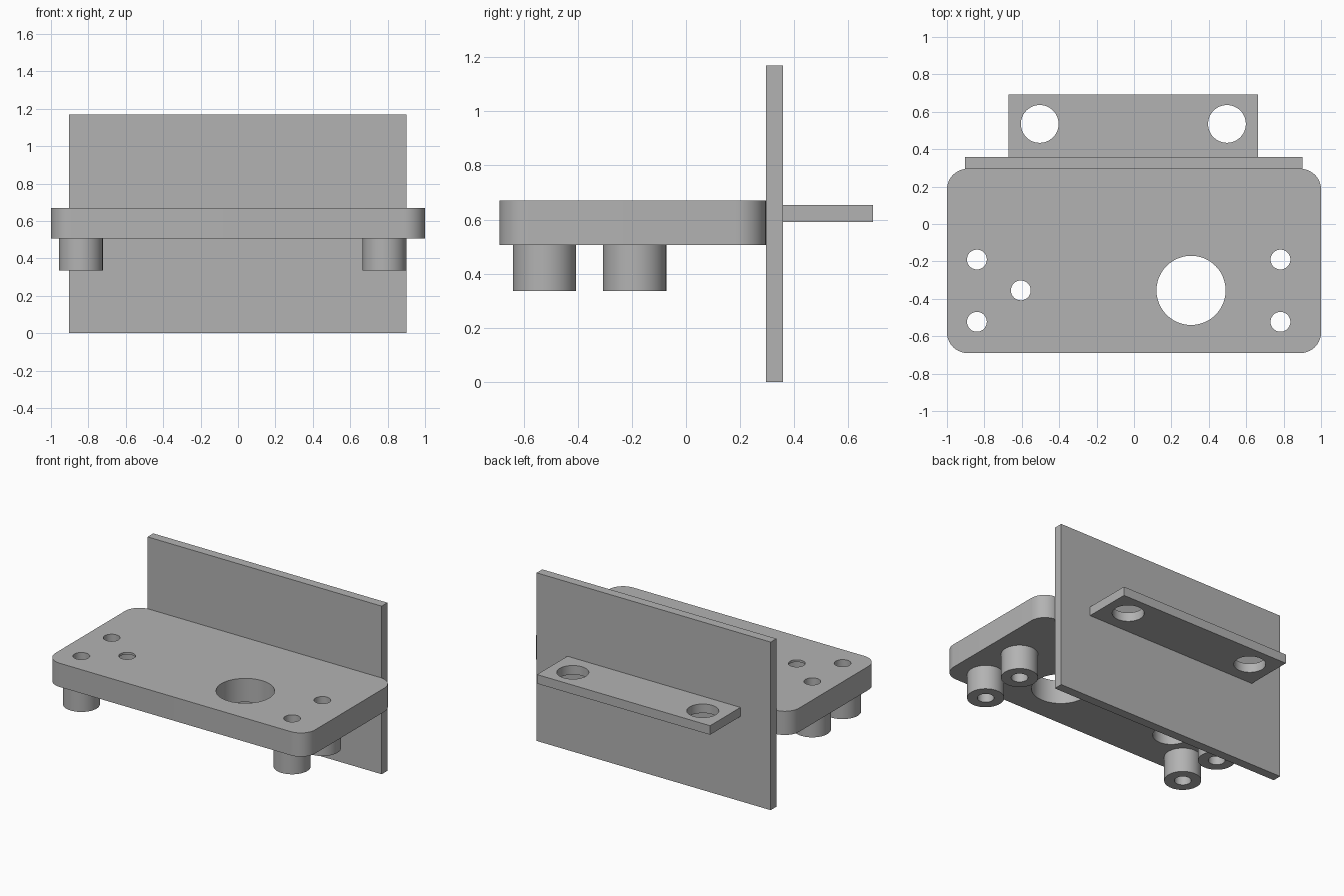
import bpy
import bmesh
from math import cos, sin, pi, radians

default = bpy.data.objects.get("Cube")
if default:
    bpy.data.objects.remove(default, do_unlink=True)

grey = bpy.data.materials.new("plain grey")
grey.use_nodes = True
colour = (0.45, 0.45, 0.45, 1)
grey.diffuse_color = colour
grey.node_tree.nodes["Principled BSDF"].inputs["Base Color"].default_value = colour


def prism(name, outline, z0, z1):
    """Extrude a counter-clockwise outline from z0 up to z1."""
    bm = bmesh.new()
    base = bm.faces.new([bm.verts.new((x, y, z0)) for x, y in outline])
    top = bmesh.ops.extrude_face_region(bm, geom=[base], use_keep_orig=True)
    verts = [g for g in top["geom"] if isinstance(g, bmesh.types.BMVert)]
    bmesh.ops.translate(bm, verts=verts, vec=(0, 0, z1 - z0))
    bmesh.ops.recalc_face_normals(bm, faces=bm.faces)
    mesh = bpy.data.meshes.new(name)
    bm.to_mesh(mesh)
    bm.free()
    mesh.materials.append(grey)
    obj = bpy.data.objects.new(name, mesh)
    bpy.context.collection.objects.link(obj)
    return obj


def arc(x, y, r, start, end, steps):
    angles = [start + (end - start) * i / steps for i in range(steps + 1)]
    return [(x + r * cos(a), y + r * sin(a)) for a in angles]


def circle(x, y, r):
    return arc(x, y, r, 0, 2 * pi, 48)[:-1]


def rounded_rect(x0, x1, y0, y1, r):
    corners = [(x1 - r, y1 - r), (x0 + r, y1 - r), (x0 + r, y0 + r), (x1 - r, y0 + r)]
    points = []
    for i, (x, y) in enumerate(corners):
        points += arc(x, y, r, i * pi / 2, (i + 1) * pi / 2, 10)
    return points


def rect(x0, x1, y0, y1):
    return [(x0, y0), (x1, y0), (x1, y1), (x0, y1)]


def drill(obj, x, y, r, z0, z1):
    """Cut a round hole and discard the cutter."""
    cutter = prism("hole_cutter", circle(x, y, r), z0, z1)
    cutter.hide_render = True
    mod = obj.modifiers.new("hole", "BOOLEAN")
    mod.operation = "DIFFERENCE"
    mod.solver = "EXACT"
    mod.object = cutter
    bpy.context.view_layer.objects.active = obj
    bpy.ops.object.modifier_apply(modifier=mod.name)
    bpy.data.objects.remove(cutter, do_unlink=True)


def smooth(obj):
    bpy.ops.object.select_all(action="DESELECT")
    obj.select_set(True)
    bpy.context.view_layer.objects.active = obj
    bpy.ops.object.shade_smooth_by_angle(angle=radians(30))


FLOOR, POST, DECK, TOP = 0, 0.335, 0.505, 0.67
BORE = 0.053
post_spots = [(x, y) for x in (-0.84, 0.783) for y in (-0.19, -0.523)]

# Horizontal deck with rounded corners, screw holes and a large opening
deck = prism("deck_plate", rounded_rect(-1, 1, -0.69, 0.295, 0.11), DECK, TOP)
for x, y in post_spots + [(-0.605, -0.355)]:
    drill(deck, x, y, BORE, FLOOR, 1)
drill(deck, 0.305, -0.355, 0.185, FLOOR, 1)
# Wide recess under the single small hole
drill(deck, -0.605, -0.355, 0.117, FLOOR, 0.655)
smooth(deck)

# Four hollow posts under the deck
for i, (x, y) in enumerate(post_spots):
    post = prism(f"post_{i + 1}", circle(x, y, 0.117), POST, DECK)
    drill(post, x, y, BORE, FLOOR, 1)
    smooth(post)

# Upright back panel
prism("back_panel", rect(-0.903, 0.9, 0.295, 0.358), FLOOR, 1.17)

# Rear mounting tab with two holes
tab = prism("rear_tab", rect(-0.67, 0.663, 0.358, 0.692), 0.59, 0.653)
for x in (-0.504, 0.497):
    drill(tab, x, 0.535, 0.101, FLOOR, 1)
smooth(tab)
